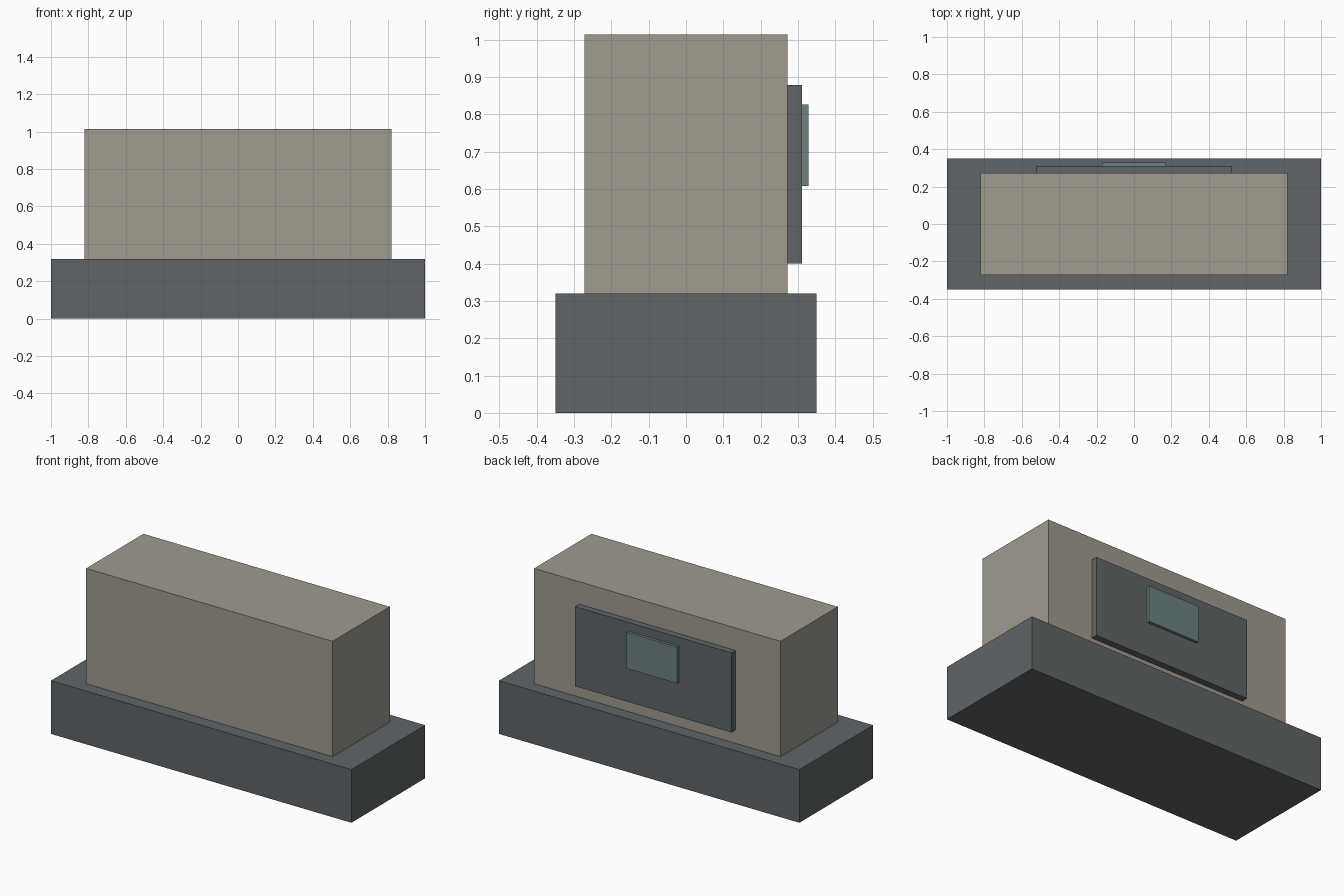
import bpy

if "Cube" in bpy.data.objects:
    bpy.data.objects.remove(bpy.data.objects["Cube"])


def material(name, color):
    mat = bpy.data.materials.new(name)
    mat.diffuse_color = (*color, 1)
    mat.use_nodes = True
    mat.node_tree.nodes["Principled BSDF"].inputs["Base Color"].default_value = mat.diffuse_color
    return mat


def box(name, x, y, z, mat):
    """Box from (min, max) ranges along each axis."""
    size = [b - a for a, b in (x, y, z)]
    centre = [(a + b) / 2 for a, b in (x, y, z)]
    bpy.ops.mesh.primitive_cube_add(size=1, location=centre)
    obj = bpy.context.object
    obj.name = name
    obj.scale = size
    bpy.ops.object.transform_apply(location=False, rotation=False, scale=True)
    obj.data.materials.append(mat)
    return obj


dark = material("dark_grey", (0.115, 0.13, 0.137))
stone = material("warm_grey", (0.35, 0.325, 0.275))
teal = material("teal", (0.15, 0.22, 0.22))

# Wide plinth
box("base", (-1, 1), (-0.35, 0.35), (0, 0.32), dark)
# Main block
box("body", (-0.82, 0.82), (-0.272, 0.272), (0.32, 1.014), stone)
# Raised panel on the back
box("back_panel", (-0.52, 0.52), (0.272, 0.311), (0.4, 0.879), dark)
# Small screen on the panel
box("screen", (-0.17, 0.17), (0.311, 0.328), (0.608, 0.826), teal)
